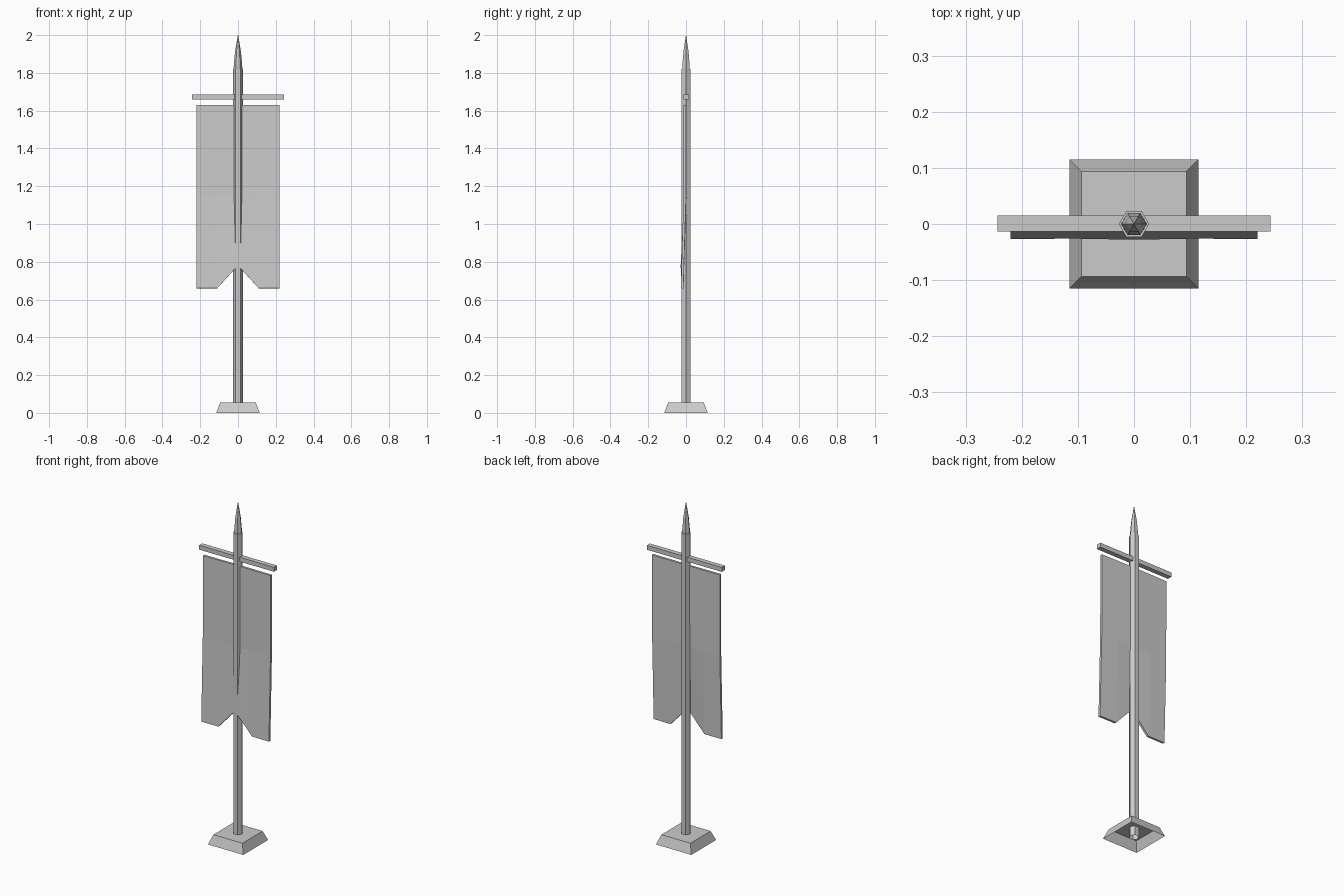
import bpy, bmesh
from math import cos, sin, pi

if "Cube" in bpy.data.objects:
    bpy.data.objects.remove(bpy.data.objects["Cube"])


def make(name, bm):
    bmesh.ops.recalc_face_normals(bm, faces=bm.faces)
    mesh = bpy.data.meshes.new(name)
    bm.to_mesh(mesh)
    bm.free()
    obj = bpy.data.objects.new(name, mesh)
    bpy.context.collection.objects.link(obj)
    return obj


def loft(name, sides, rings, turn=0.0, cap_bottom=False):
    """Stack polygon rings given as (radius, z); the top is capped."""
    bm = bmesh.new()
    loops = [[bm.verts.new((r * cos(turn + 2 * pi * i / sides),
                            r * sin(turn + 2 * pi * i / sides), z))
              for i in range(sides)] for r, z in rings]
    for a, b in zip(loops, loops[1:]):
        for i in range(sides):
            j = (i + 1) % sides
            bm.faces.new((a[i], a[j], b[j], b[i]))
    bm.faces.new(loops[-1])
    if cap_bottom:
        bm.faces.new(loops[0][::-1])
    bmesh.ops.remove_doubles(bm, verts=bm.verts, dist=1e-5)
    return make(name, bm)


# Hollow square foot, open underneath
loft("base", 4, [(0.115 * 2 ** 0.5, 0), (0.094 * 2 ** 0.5, 0.055)], pi / 4)

# Six-sided pole and spear tip
loft("pole", 6, [(0.027, 0.0), (0.027, 1.82)])
loft("spear_tip", 6, [(0.023, 1.81), (0.0225, 1.835), (0.016, 1.91), (0.0008, 2.0)],
     cap_bottom=True)

# Crossbar
bm = bmesh.new()
bmesh.ops.create_cube(bm, size=1)
bmesh.ops.scale(bm, vec=(0.486, 0.028, 0.026), verts=bm.verts)
bmesh.ops.translate(bm, vec=(0, 0.001, 1.672), verts=bm.verts)
make("crossbar", bm)

# Swallow-tailed cloth: right half in rows, front surface (x, y, z)
rows = [
    [(0, -0.010, 1.63), (0.11, -0.011, 1.63), (0.22, -0.012, 1.63)],
    [(0, -0.011, 1.15), (0.11, -0.012, 1.15), (0.22, -0.013, 1.15)],
    [(0, -0.028, 0.78), (0.11, -0.026, 0.66), (0.22, -0.027, 0.66)],
]
bm = bmesh.new()
grid = [[bm.verts.new(p) for p in row] for row in rows]
for a, b in zip(grid, grid[1:]):
    for i in range(2):
        bm.faces.new((a[i], b[i], b[i + 1], a[i + 1]))
cloth = make("banner_cloth", bm)
for poly in cloth.data.polygons:
    if poly.normal.y > 0:
        poly.flip()
mirror = cloth.modifiers.new("mirror", 'MIRROR')
mirror.use_clip = True
solid = cloth.modifiers.new("thickness", 'SOLIDIFY')
solid.thickness = 0.013
solid.offset = -1
